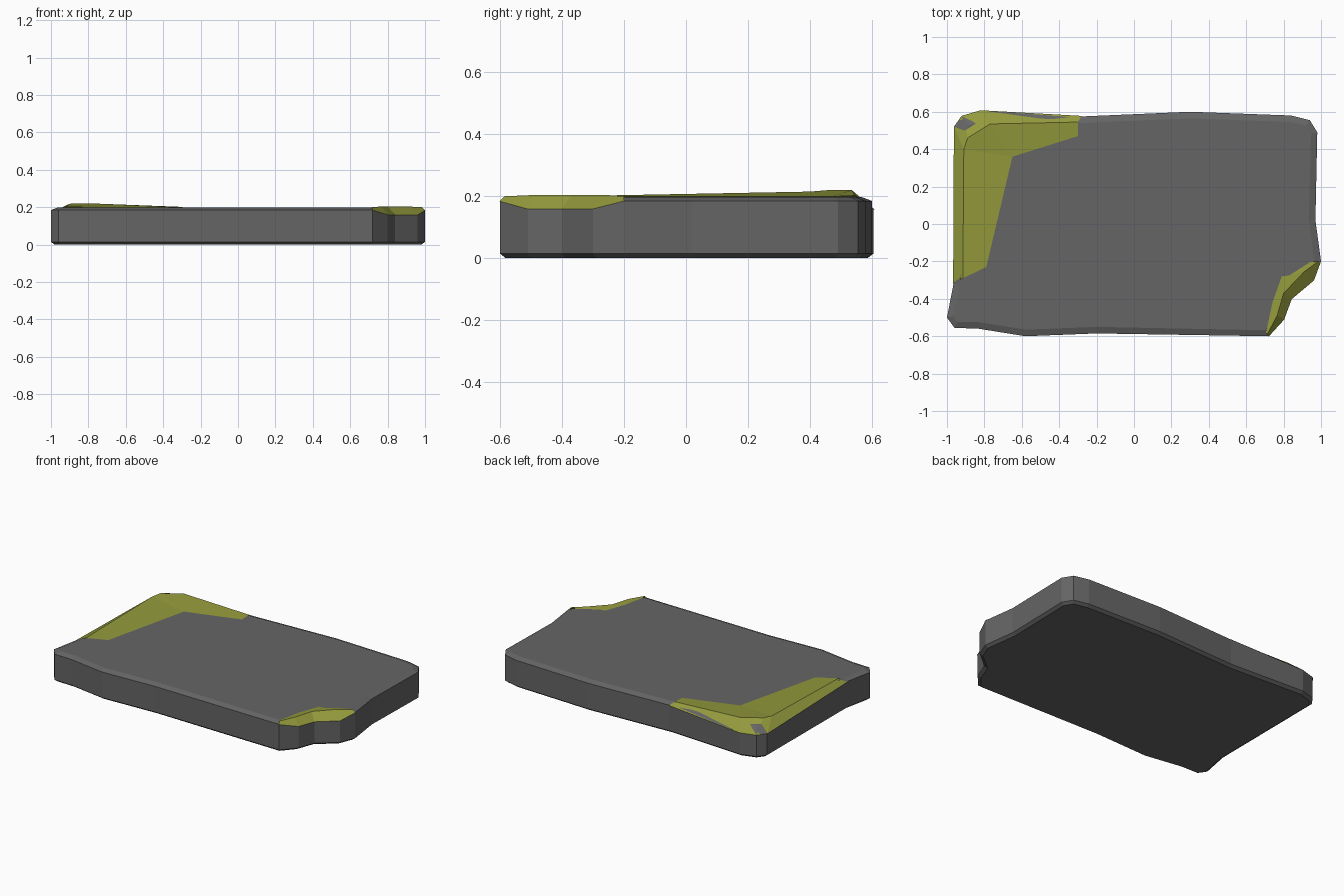
import bpy
import bmesh
from mathutils import Vector

cube = bpy.data.objects.get("Cube")
if cube:
    bpy.data.objects.remove(cube, do_unlink=True)


def material(name, rgb):
    mat = bpy.data.materials.new(name)
    mat.use_nodes = True
    colour = (*rgb, 1)
    mat.diffuse_color = colour
    mat.node_tree.nodes["Principled BSDF"].inputs["Base Color"].default_value = colour
    return mat


def inset(outline, i, amount):
    """Point i of a counter-clockwise outline, moved inwards."""
    here = Vector(outline[i])
    before = (here - Vector(outline[i - 1])).normalized()
    after = (Vector(outline[(i + 1) % len(outline)]) - here).normalized()
    along = (before + after).normalized()
    return here + Vector((-along.y, along.x)) * amount


def loft(name, rows, mat, closed=False):
    """Skin between rows of points; closed rows are also capped."""
    bm = bmesh.new()
    rings = [[bm.verts.new(p) for p in row] for row in rows]
    count = len(rows[0])
    for low, high in zip(rings, rings[1:]):
        for i in range(count if closed else count - 1):
            j = (i + 1) % count
            bm.faces.new((low[i], low[j], high[j], high[i]))
    if closed:
        bm.faces.new(rings[0][::-1])
        bm.faces.new(rings[-1])
    bmesh.ops.remove_doubles(bm, verts=bm.verts, dist=0.0005)
    mesh = bpy.data.meshes.new(name)
    bm.to_mesh(mesh)
    bm.free()
    mesh.materials.append(mat)
    obj = bpy.data.objects.new(name, mesh)
    bpy.context.collection.objects.link(obj)
    return obj


stone = material("grey stone", (0.13, 0.13, 0.13))
moss = material("olive moss", (0.29, 0.32, 0.045))

# Worn stone slab: chamfered outline, with chipped shoulders under the moss
outline = [(-1, -.5), (-.96, -.555), (-.83, -.56), (-.58, -.6), (-.2, -.585),
           (.72, -.6), (.8, -.51), (.84, -.4), (.96, -.3), (1, -.2),
           (.97, .02), (.98, .49), (.94, .555), (.84, .58), (.3, .6),
           (-.28, .575), (-.82, .605), (-.92, .575), (-.96, .52), (-.965, -.32)]
front_chip = range(6, 9)
back_chip = range(16, 19)
foot, base, shoulder, crown = [], [], [], []
for i, (x, y) in enumerate(outline):
    chipped = i in front_chip or i in back_chip
    foot.append((*inset(outline, i, .02), 0))
    base.append((x, y, .015))
    shoulder.append((x, y, .16 if chipped else .185))
    crown.append((*inset(outline, i, .06 if chipped else .035), .198))
loft("stone_slab", [foot, base, shoulder, crown], stone, closed=True)

# Raised moss wrapped around the back corner
loft("back_corner_moss", [
    [(-.967, -.32, .184), (-.963, .52, .158), (-.922, .578, .158),
     (-.82, .608, .158), (-.28, .578, .184)],
    [(-.915, -.29, .202), (-.91, .4, .215), (-.89, .46, .22),
     (-.77, .535, .22), (-.3, .545, .202)],
    [(-.79, -.23, .199), (-.65, .36, .2), (-.65, .36, .2),
     (-.65, .36, .2), (-.3, .47, .199)],
], moss)

# Thin moss over the broken front corner
loft("front_corner_moss", [
    [(.72, -.602, .184), (.803, -.511, .159), (.843, -.402, .159),
     (.962, -.302, .159), (1, -.2, .184)],
    [(.715, -.585, .2), (.765, -.49, .204), (.8, -.37, .204),
     (.91, -.255, .204), (.985, -.2, .2)],
    [(.705, -.585, .199), (.74, -.42, .199), (.79, -.28, .199),
     (.83, -.275, .199), (.94, -.205, .199)],
], moss)
